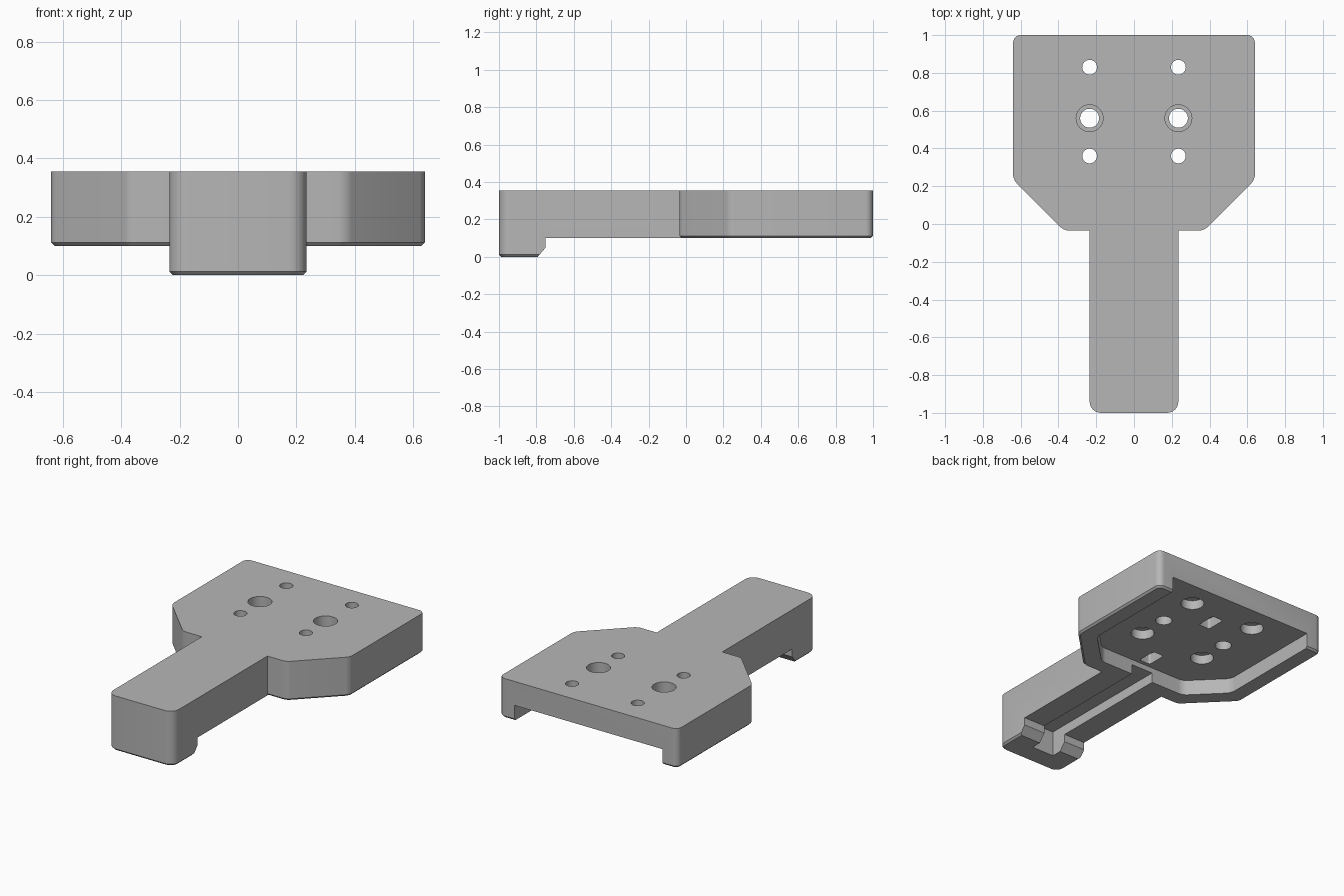
import bpy, bmesh, math
from mathutils import Vector

cube = bpy.data.objects.get("Cube")
if cube:
    bpy.data.objects.remove(cube, do_unlink=True)

grey = bpy.data.materials.new("plain_grey")
grey.use_nodes = True
grey.diffuse_color = (0.47, 0.47, 0.47, 1)
grey.node_tree.nodes["Principled BSDF"].inputs["Base Color"].default_value = (0.47, 0.47, 0.47, 1)

TOP, BASE, CEILING = 0.355, 0.10, 0.20


def finish(name, bm):
    bmesh.ops.recalc_face_normals(bm, faces=bm.faces[:])
    mesh = bpy.data.meshes.new(name)
    bm.to_mesh(mesh)
    bm.free()
    obj = bpy.data.objects.new(name, mesh)
    mesh.materials.append(grey)
    bpy.context.collection.objects.link(obj)
    return obj


def prism(name, outline, z0, z1, rounding=None, chamfer=0):
    """Extrude an xy outline; round chosen upright edges, chamfer the lower rim."""
    bm = bmesh.new()
    face = bm.faces.new([bm.verts.new((x, y, z0)) for x, y in outline])
    ext = bmesh.ops.extrude_face_region(bm, geom=[face])
    for v in ext["geom"]:
        if isinstance(v, bmesh.types.BMVert):
            v.co.z = z1
    if rounding:
        for test, radius in rounding:
            edges = [e for e in bm.edges
                     if abs(e.verts[0].co.z - e.verts[1].co.z) > 0.01 and test(e.verts[0].co)]
            bmesh.ops.bevel(bm, geom=edges, offset=radius, segments=6, profile=0.5, affect='EDGES')
    if chamfer:
        rim = [e for e in bm.edges if all(abs(v.co.z - z0) < 1e-4 for v in e.verts)]
        bmesh.ops.bevel(bm, geom=rim, offset=chamfer, segments=1, affect='EDGES')
    return finish(name, bm)


def box(name, x0, x1, y0, y1, z0, z1, rounding=None, chamfer=0):
    return prism(name, [(x0, y0), (x1, y0), (x1, y1), (x0, y1)], z0, z1, rounding, chamfer)


def cylinder(name, x, y, radius, z0, z1):
    ring = [(x + radius * math.cos(i * math.tau / 40), y + radius * math.sin(i * math.tau / 40))
            for i in range(40)]
    return prism(name, ring, z0, z1)


def mirrored(half):
    return half + [(-x, y) for x, y in reversed(half)]


def combine(target, other, operation):
    mod = target.modifiers.new("combine", 'BOOLEAN')
    mod.operation = operation
    mod.solver = 'EXACT'
    mod.object = other
    bpy.context.view_layer.objects.active = target
    bpy.ops.object.modifier_apply(modifier=mod.name)
    bpy.data.objects.remove(other, do_unlink=True)


# Wide plate with tapered front corners
body = prism("mounting_plate", mirrored([(0.37, -0.035), (0.64, 0.235), (0.64, 1.0)]), BASE, TOP,
             [(lambda c: c.y > 0.9, 0.04), (lambda c: c.y < 0.5, 0.025)], 0.012)

# Handle bar with a deeper foot at its front end
handle = box("handle", -0.235, 0.235, -1.0, 0.05, 0, TOP,
             [(lambda c: c.y < -0.9, 0.06)], 0.012)
relief_bm = bmesh.new()
profile = [(-0.75, BASE), (-0.75, 0.05), (-0.81, -0.02), (0.2, -0.02), (0.2, BASE)]
side = relief_bm.faces.new([relief_bm.verts.new((-0.5, y, z)) for y, z in profile])
swept = bmesh.ops.extrude_face_region(relief_bm, geom=[side])
bmesh.ops.translate(relief_bm, vec=Vector((1, 0, 0)),
                    verts=[v for v in swept["geom"] if isinstance(v, bmesh.types.BMVert)])
combine(handle, finish("relief_cutter", relief_bm), 'DIFFERENCE')
combine(body, handle, 'UNION')

# Underside recess, open at the back
recess = prism("recess_cutter", mirrored([(0.32, 0.075), (0.53, 0.285), (0.53, 1.1)]),
               -0.05, CEILING, [(lambda c: c.y < 0.5, 0.03)])
combine(body, recess, 'DIFFERENCE')

# Channel running along the handle into the foot
combine(body, box("channel_cutter", -0.08, 0.08, -0.86, 0.12, -0.05, 0.165), 'DIFFERENCE')

# Shallow pockets on the centre line
for y in (0.165, 0.725):
    pocket = box("pocket_cutter", -0.04, 0.04, y - 0.065, y + 0.065, 0.15, 0.27,
                 [(lambda c: True, 0.015)])
    combine(body, pocket, 'DIFFERENCE')

# Screw holes: outer ones widened from below, middle ones from above
for sx in (-1, 1):
    x = sx * 0.235
    for y in (0.36, 0.83):
        combine(body, cylinder("screw_cutter", x, y, 0.039, 0.1, 0.5), 'DIFFERENCE')
        combine(body, cylinder("lower_bore_cutter", x, y, 0.07, 0.1, 0.26), 'DIFFERENCE')
    combine(body, cylinder("bolt_cutter", x, 0.56, 0.05, 0.1, 0.5), 'DIFFERENCE')
    combine(body, cylinder("upper_bore_cutter", x, 0.56, 0.071, 0.26, 0.5), 'DIFFERENCE')

# Smooth the rounded corners, keep flat faces crisp
bpy.ops.object.select_all(action='DESELECT')
body.select_set(True)
bpy.context.view_layer.objects.active = body
bpy.ops.object.shade_smooth_by_angle(angle=math.radians(25))
